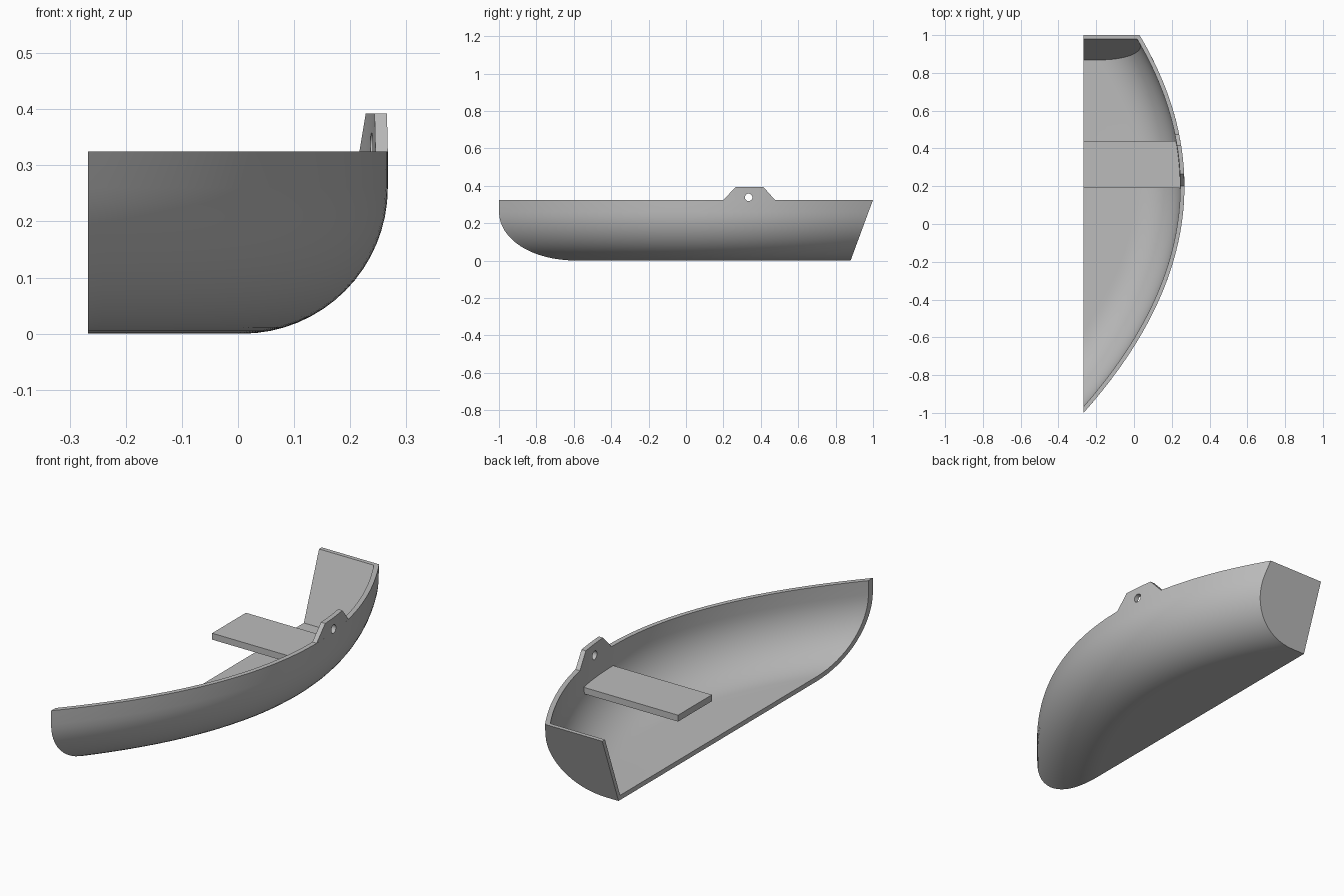
import bpy, bmesh, math

if "Cube" in bpy.data.objects:
    bpy.data.objects.remove(bpy.data.objects["Cube"])

KEEL_X, TOP, RAD, THICK = -0.267, 0.325, 0.26, 0.022
BEAM_X, BEAM_Y, CURVE = 0.267, 0.2, 0.371

grey = bpy.data.materials.new("light grey")
grey.diffuse_color = (0.5, 0.5, 0.5, 1)
grey.use_nodes = True
grey.node_tree.nodes["Principled BSDF"].inputs["Base Color"].default_value = grey.diffuse_color


def make(name, verts, faces):
    me = bpy.data.meshes.new(name)
    me.from_pydata(verts, [], faces)
    bm = bmesh.new()
    bm.from_mesh(me)
    bmesh.ops.remove_doubles(bm, verts=bm.verts, dist=1e-5)
    bmesh.ops.recalc_face_normals(bm, faces=bm.faces)
    bm.to_mesh(me)
    bm.free()
    me.materials.append(grey)
    ob = bpy.data.objects.new(name, me)
    bpy.context.collection.objects.link(ob)
    return ob


def plan(s, d):
    """Point on the parabolic deck outline, moved inward by d."""
    k = 2 * CURVE * s
    n = math.hypot(1, k)
    return BEAM_X - CURVE * s * s - d / n, BEAM_Y + s - d * k / n


def solve(fn, lo, hi):
    for _ in range(45):
        mid = (lo + hi) / 2
        lo, hi = (mid, hi) if fn(mid) < 0 else (lo, mid)
    return (lo + hi) / 2


def stern_y(z, shift=0.0):
    return 0.88 + 0.12 * z / TOP - shift


def at_y(y, d):
    s = solve(lambda s: plan(s, d)[1] - y, -1.3, 1.3)
    return plan(s, d)[0]


# Wall profile as (inward offset, height): vertical side, then round bilge
def profile(t, n=16):
    r = RAD - t
    rows = [(t, TOP)]
    for i in range(n + 1):
        a = math.pi / 2 * i / n
        rows.append((t + r * (1 - math.cos(a)), RAD - r * math.sin(a)))
    return rows


outer, inner = profile(0), profile(THICK)

# Hull shell: closed sections swept from bow to stern
N = 56


def runs(rows):
    result = []
    for d, z in rows:
        a = solve(lambda s: plan(s, d)[0] - KEEL_X, -1.4, 0)
        b = solve(lambda s: plan(s, d)[1] - stern_y(z), -0.5, 1.4)
        result.append([(*plan(a + (b - a) * j / N, d), z) for j in range(N + 1)])
    result.append([(KEEL_X, p[1], p[2]) for p in result[-1]])
    return result


loop = runs(outer) + runs(inner)[::-1]
L = len(loop)
verts = [row[j] for j in range(N + 1) for row in loop]
faces = [(j * L + i, j * L + (i + 1) % L, (j + 1) * L + (i + 1) % L, (j + 1) * L + i)
         for j in range(N) for i in range(L)]
for base in (0, N * L):
    faces += [tuple(base + k for k in (i, i + 1, L - 2 - i, L - 1 - i))
              for i in range(L // 2 - 1)]
hull = make("hull", verts, faces)


def slab(name, a, b):
    n = len(a)
    f = [tuple(range(n)), tuple(range(2 * n - 1, n - 1, -1))]
    f += [(i, (i + 1) % n, n + (i + 1) % n, n + i) for i in range(n)]
    return make(name, a + b, f)


# Raked transom fitted inside the shell
def transom_ring(shift):
    pts = [(at_y(stern_y(z, shift), d), stern_y(z, shift), z) for d, z in inner]
    return pts + [(KEEL_X, stern_y(THICK, shift), THICK), (KEEL_X, stern_y(TOP, shift), TOP)]


transom = slab("transom", transom_ring(0), transom_ring(0.02))

# Bench seat reaching into the hull side
ys = [0.19 + 0.25 * i / 6 for i in range(7)]


def bench_ring(z):
    return [(at_y(y, 0.017), y, z) for y in ys] + [(KEEL_X, ys[-1], z), (KEEL_X, ys[0], z)]


bench = slab("bench", bench_ring(0.203), bench_ring(0.233))

# Oar bracket: curved trapezoid standing on the gunwale
tab = [(0.2, TOP), (0.265, 0.392)]
tab += [(0.265 + 0.15 * i / 6, 0.392) for i in range(1, 7)] + [(0.475, TOP)]
verts, faces = [], []
for y, z in tab:
    xo, xi = at_y(y, 0), at_y(y, THICK)
    verts += [(xo, y, TOP), (xo, y, z), (xi, y, z), (xi, y, TOP)]
for j in range(len(tab) - 1):
    faces += [(4 * j + i, 4 * j + (i + 1) % 4, 4 * j + 4 + (i + 1) % 4, 4 * j + 4 + i)
              for i in range(4)]
bracket = make("oar_bracket", verts, faces)

# Oar hole through bracket and gunwale
bpy.ops.mesh.primitive_cylinder_add(vertices=24, radius=0.02, depth=0.2,
                                    location=(0.25, 0.335, 0.338),
                                    rotation=(0, math.pi / 2, 0))
cutter = bpy.context.object
cutter.name = "hole_cutter"
cutter.data.materials.append(grey)
cutter.hide_render = True
for ob in (hull, bracket):
    bpy.context.view_layer.objects.active = ob
    m = ob.modifiers.new("hole", 'BOOLEAN')
    m.operation, m.solver, m.object = 'DIFFERENCE', 'EXACT', cutter
    bpy.ops.object.modifier_apply(modifier=m.name)
bpy.data.objects.remove(cutter)

for ob in (hull, transom, bench, bracket):
    bpy.ops.object.select_all(action='DESELECT')
    ob.select_set(True)
    bpy.context.view_layer.objects.active = ob
    bpy.ops.object.shade_smooth_by_angle(angle=math.radians(30))
